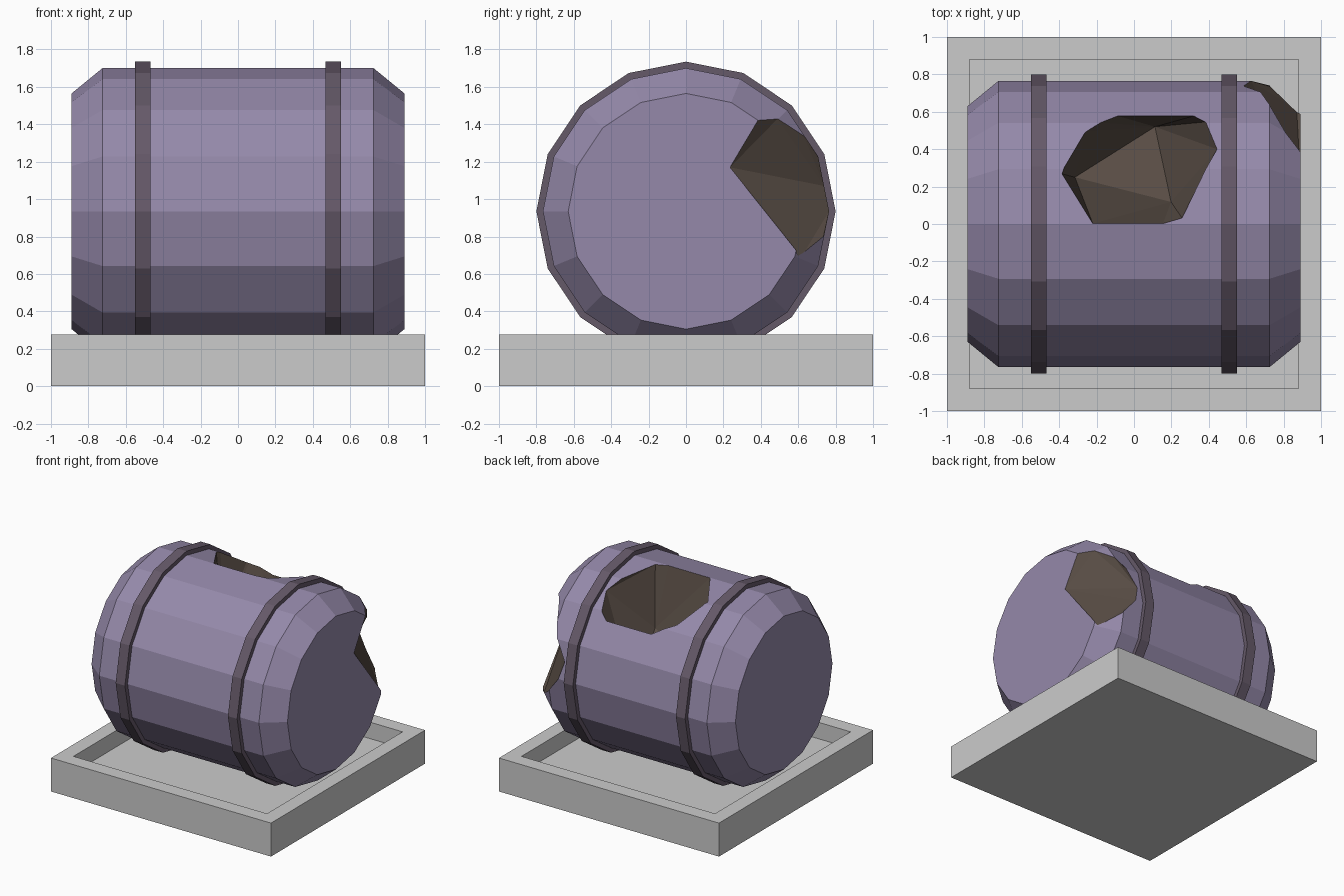
import bpy, bmesh, math
from mathutils import Vector

if "Cube" in bpy.data.objects:
    bpy.data.objects.remove(bpy.data.objects["Cube"])

AXIS_Z = 0.935   # height of the barrel axis
SIDES = 16


def material(name, rgb):
    m = bpy.data.materials.new(name)
    m.diffuse_color = (*rgb, 1)
    m.use_nodes = True
    m.node_tree.nodes["Principled BSDF"].inputs["Base Color"].default_value = m.diffuse_color
    return m


def to_object(name, bm, mats=(), index=0):
    bmesh.ops.recalc_face_normals(bm, faces=bm.faces[:])
    me = bpy.data.meshes.new(name)
    for m in mats:
        me.materials.append(m)
    for f in bm.faces:
        f.material_index = index
    bm.to_mesh(me)
    bm.free()
    ob = bpy.data.objects.new(name, me)
    bpy.context.collection.objects.link(ob)
    return ob


def lathe(name, profile, mats, closed=False):
    """Spin (x, radius) points around the barrel axis."""
    bm = bmesh.new()
    rings = []
    for x, r in profile:
        rings.append([bm.verts.new((x, r * math.sin(k * math.tau / SIDES),
                                    AXIS_Z + r * math.cos(k * math.tau / SIDES)))
                      for k in range(SIDES)])
    pairs = list(zip(rings, rings[1:]))
    if closed:
        pairs.append((rings[-1], rings[0]))
    for a, b in pairs:
        for k in range(SIDES):
            n = (k + 1) % SIDES
            bm.faces.new((a[k], a[n], b[n], b[k]))
    if not closed:
        bm.faces.new(rings[0])
        bm.faces.new(rings[-1])
    return to_object(name, bm, mats)


def hull_cutter(name, deep, rim, shift, mats):
    """Convex chunk through the rim points, widened outside the barrel."""
    bm = bmesh.new()
    for p in deep + rim:
        bm.verts.new(p)
    for p in rim:
        bm.verts.new(Vector(p) + Vector(shift))
    res = bmesh.ops.convex_hull(bm, input=bm.verts[:])
    loose = [v for v in bm.verts if not v.link_faces]
    bmesh.ops.delete(bm, geom=loose, context='VERTS')
    ob = to_object(name, bm, mats, 1)
    ob.hide_render = True
    return ob


def carve(target, cutter):
    mod = target.modifiers.new("carve", 'BOOLEAN')
    mod.operation = 'DIFFERENCE'
    mod.solver = 'EXACT'
    mod.object = cutter
    bpy.context.view_layer.objects.active = target
    bpy.ops.object.modifier_apply(modifier=mod.name)
    bpy.data.objects.remove(cutter)


purple = material("barrel_purple", (0.30, 0.25, 0.40))
dark = material("band_dark", (0.13, 0.10, 0.14))
brown = material("hole_brown", (0.10, 0.075, 0.06))

# square tray base with recess
bm = bmesh.new()
bmesh.ops.create_cube(bm, size=1)
for v in bm.verts:
    v.co = (v.co.x * 2, v.co.y * 2, (v.co.z + 0.5) * 0.275)
bm.normal_update()
top = max(bm.faces, key=lambda f: f.calc_center_median().z)
bmesh.ops.inset_region(bm, faces=[top], thickness=0.17)
floor = bmesh.ops.extrude_discrete_faces(bm, faces=[top])["faces"][0]
for v in floor.verts:
    v.co.z = 0.14
to_object("tray_base", bm)

# faceted barrel body with chamfered ends
barrel = lathe("barrel_body", [(-0.89, 0.63), (-0.725, 0.765),
                               (0.725, 0.765), (0.89, 0.63)], [purple, brown])

# hoop bands
for side, x in (("left", -0.51), ("right", 0.51)):
    lathe(side + "_band", [(x - 0.042, 0.74), (x - 0.042, 0.80),
                           (x + 0.042, 0.80), (x + 0.042, 0.74)], [dark], closed=True)

# broken hole in the upper back
carve(barrel, hull_cutter(
    "top_hole_cutter",
    [(-0.316, 0.25, 1.08), (0.112, 0.52, 0.87), (0.198, 0.118, 1.22)],
    [(-0.385, 0.268, 1.65), (-0.25, 0.498, 1.505), (-0.15, 0.546, 1.476),
     (0.385, 0.546, 1.476), (0.444, 0.40, 1.57), (0.257, 0.032, 1.694),
     (0.155, 0.002, 1.70), (-0.22, 0.002, 1.70)],
    (0, 0.05, 0.12), [purple, brown]))

# broken notch in the right back rim
carve(barrel, hull_cutter(
    "rim_notch_cutter", [],
    [(0.89, 0.235, 1.17), (0.89, 0.39, 1.43), (0.81, 0.49, 1.43),
     (0.74, 0.62, 1.36), (0.67, 0.71, 1.22), (0.585, 0.74, 1.07),
     (0.625, 0.765, 0.935), (0.745, 0.73, 0.78), (0.87, 0.61, 0.68)],
    (0.25, 0.2, 0), [purple, brown]))
